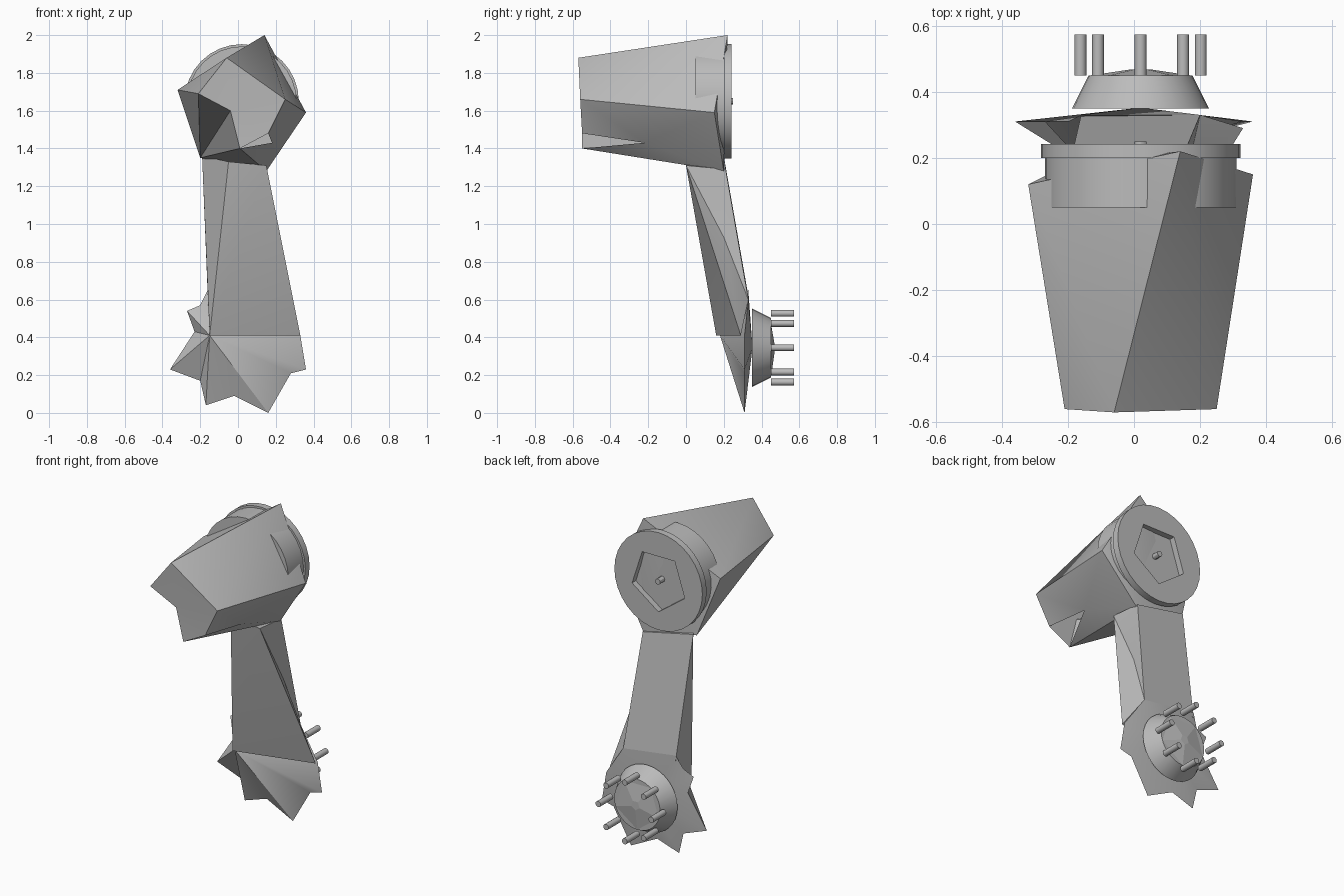
import bpy
import bmesh
from math import radians, pi, sin, cos
from mathutils import Matrix

cube = bpy.data.objects.get("Cube")
if cube:
    bpy.data.objects.remove(cube, do_unlink=True)

grey = bpy.data.materials.new("light_grey")
grey.use_nodes = True
COLOUR = (0.5, 0.5, 0.5, 1)
grey.diffuse_color = COLOUR
grey.node_tree.nodes["Principled BSDF"].inputs["Base Color"].default_value = COLOUR


def finish(name, bm, smooth=True):
    bmesh.ops.recalc_face_normals(bm, faces=bm.faces)
    mesh = bpy.data.meshes.new(name)
    bm.to_mesh(mesh)
    bm.free()
    obj = bpy.data.objects.new(name, mesh)
    bpy.context.collection.objects.link(obj)
    mesh.materials.append(grey)
    bpy.ops.object.select_all(action='DESELECT')
    obj.select_set(True)
    bpy.context.view_layer.objects.active = obj
    if smooth:
        bpy.ops.object.shade_smooth_by_angle(angle=radians(30))
    return obj


def lathe(name, x, z, y0, y1, r0, r1=None, sides=32, smooth=True):
    """Cylinder or cone frustum along y."""
    r1 = r0 if r1 is None else r1
    bm = bmesh.new()
    place = Matrix.Translation((x, (y0 + y1) / 2, z)) @ Matrix.Rotation(-pi / 2, 4, 'X')
    bmesh.ops.create_cone(bm, cap_ends=True, segments=sides, radius1=r0,
                          radius2=r1, depth=y1 - y0, matrix=place)
    return finish(name, bm, smooth)


def solid(name, points, faces):
    """Faceted solid from named corner points; each face is a string of names."""
    bm = bmesh.new()
    verts = {key: bm.verts.new(co) for key, co in points.items()}
    for face in faces.split():
        bm.faces.new([verts[k] for k in face])
    bmesh.ops.triangulate(bm, faces=[f for f in bm.faces if len(f.verts) > 3])
    return finish(name, bm)


# Tapered motor housing with an open slit (C-K-D) at the front lower edge:
# capitals at the front end, digits at the rear end
solid("motor_housing", {
    "A": (-0.06, -0.57, 1.88), "B": (0.25, -0.56, 1.66), "C": (0.16, -0.55, 1.48),
    "K": (0.18, -0.22, 1.43), "D": (0.01, -0.55, 1.4), "N": (-0.04, -0.55, 1.6),
    "F": (-0.21, -0.56, 1.69),
    "1": (0.14, 0.22, 2.0), "2": (0.36, 0.15, 1.59), "3": (0.15, 0.2, 1.28),
    "4": (-0.2, 0.18, 1.35), "5": (-0.32, 0.12, 1.71),
}, "A12B B2K BKC 23K K3D 34D D4N 4FN 45F F5A A51 54321 ABN BCN CDN ANF")

# Round joint behind the housing, with a recessed back plate
JX, JZ = 0.02, 1.65
lathe("joint_drum", JX, JZ, 0.05, 0.205, 0.29)
plate = lathe("joint_plate", JX, JZ, 0.2, 0.242, 0.302, smooth=False)
cutter = lathe("recess_cutter", JX, JZ, 0.15, 0.3, 0.19, sides=5, smooth=False)
cutter.hide_render = True
bpy.context.view_layer.objects.active = plate
cut = plate.modifiers.new("recess", 'BOOLEAN')
cut.operation = 'DIFFERENCE'
cut.object = cutter
bpy.ops.object.modifier_apply(modifier="recess")
bpy.data.objects.remove(cutter, do_unlink=True)
plate.select_set(True)
bpy.ops.object.shade_smooth_by_angle(angle=radians(30))
lathe("joint_pin", JX, JZ, 0.19, 0.25, 0.018, sides=12)

# Leaning arm: capitals at the top, digits at the bottom, E dents the left side
solid("arm", {
    "A": (-0.05, 0.0, 1.33), "B": (0.15, 0.0, 1.31),
    "C": (0.15, 0.21, 1.29), "D": (-0.19, 0.2, 1.36), "E": (0.17, 0.2, 0.93),
    "1": (-0.15, 0.16, 0.41), "2": (0.33, 0.29, 0.41),
    "3": (0.2, 0.33, 0.6), "4": (-0.16, 0.33, 0.62),
}, "AB1 B21 BCE C3E 32E 2BE CD4 C43 DA1 D14 ABCD 123 134")

# Jagged wrist flange: star outline closed by a fan on each side
outline = [(-0.36, 0.23), (-0.2, 0.17), (-0.17, 0.04), (-0.02, 0.09), (0.16, 0.0),
           (0.28, 0.21), (0.36, 0.23), (0.33, 0.41), (0.2, 0.6), (-0.16, 0.65),
           (-0.2, 0.57), (-0.27, 0.54), (-0.23, 0.43)]
bm = bmesh.new()
rim = [bm.verts.new((x, 0.33 if z > 0.58 else 0.31, z)) for x, z in outline]
front = bm.verts.new((-0.15, 0.18, 0.41))
back = bm.verts.new((0.02, 0.352, 0.345))
for i, v in enumerate(rim):
    w = rim[(i + 1) % len(rim)]
    bm.faces.new((front, v, w))
    bm.faces.new((back, w, v))
finish("wrist_flange", bm)

# Wrist cup with a shallow faceted end, ringed by eight pegs
WX, WZ = 0.02, 0.345
lathe("wrist_cup", WX, WZ, 0.35, 0.45, 0.207, 0.157)
lathe("wrist_cap", WX, WZ, 0.45, 0.468, 0.156, 0.03, sides=5, smooth=False)
for i in range(8):
    a = i * pi / 4
    lathe(f"peg_{i + 1}", WX + 0.182 * cos(a), WZ + 0.182 * sin(a),
          0.45, 0.573, 0.018, sides=16)
